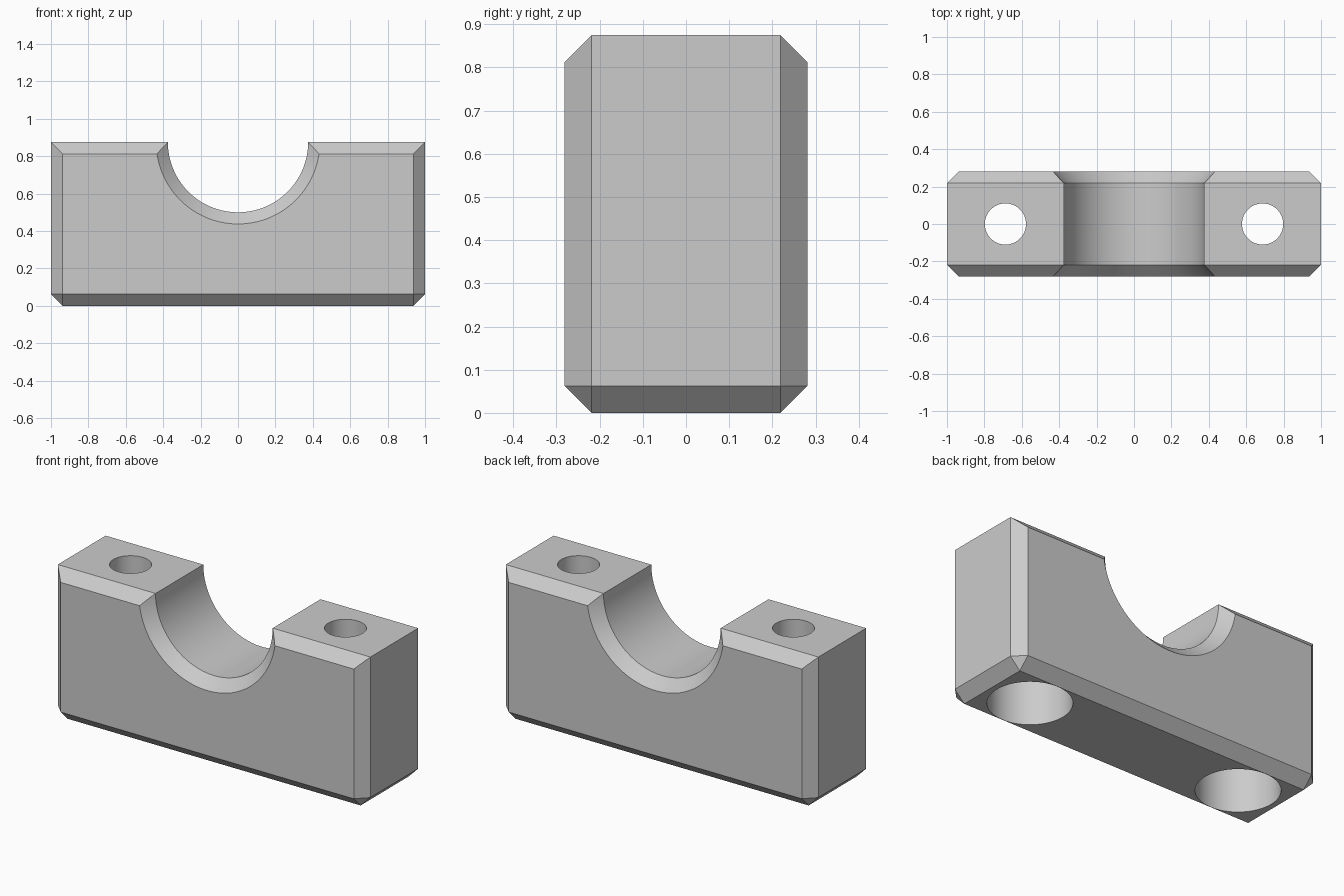
import bpy, bmesh, math
from mathutils import Matrix, Vector

cube = bpy.data.objects.get("Cube")
if cube:
    bpy.data.objects.remove(cube, do_unlink=True)

HALF_X, HALF_Y, HEIGHT, CHAMFER = 1.0, 0.281, 0.875, 0.0625
SADDLE_R, HOLE_X, HOLE_R, BORE_R, BORE_TOP = 0.375, 0.6875, 0.11, 0.2175, 0.5

grey = bpy.data.materials.new("plain grey")
grey.use_nodes = True
grey.diffuse_color = (0.6, 0.6, 0.6, 1)
grey.node_tree.nodes["Principled BSDF"].inputs["Base Color"].default_value = (0.6, 0.6, 0.6, 1)


def add_object(name, bm):
    mesh = bpy.data.meshes.new(name)
    bmesh.ops.recalc_face_normals(bm, faces=bm.faces[:])
    bm.to_mesh(mesh)
    bm.free()
    obj = bpy.data.objects.new(name, mesh)
    bpy.context.collection.objects.link(obj)
    return obj


def lathe(name, profile, matrix, sides=96):
    """Solid of revolution about z from (radius, height) pairs."""
    bm = bmesh.new()
    rings = [[bm.verts.new((r * math.cos(a), r * math.sin(a), h))
              for a in (math.tau * (i + 0.5) / sides for i in range(sides))]
             for r, h in profile]
    for low, high in zip(rings, rings[1:]):
        for i in range(sides):
            j = (i + 1) % sides
            bm.faces.new((low[i], low[j], high[j], high[i]))
    bm.faces.new(rings[0][::-1])
    bm.faces.new(rings[-1])
    bm.transform(matrix)
    obj = add_object(name, bm)
    obj.hide_render = True
    return obj


# Block, chamfered everywhere except the top edges of the two ends
bm = bmesh.new()
bmesh.ops.create_cube(bm, size=1)
bm.transform(Matrix.Translation((0, 0, HEIGHT / 2))
             @ Matrix.Diagonal((2 * HALF_X, 2 * HALF_Y, HEIGHT, 1)))


def is_end_top(edge):
    a, b = (v.co for v in edge.verts)
    return min(a.z, b.z) > HEIGHT / 2 and abs(a.x - b.x) < 0.01


bmesh.ops.bevel(bm, geom=[e for e in bm.edges if not is_end_top(e)],
                offset=CHAMFER, offset_type='OFFSET', segments=1,
                profile=0.5, affect='EDGES')
block = add_object("saddle_block", bm)
block.data.materials.append(grey)

# Round saddle cutter, flared at both mouths for the chamfer
inner, outer = HALF_Y - CHAMFER, HALF_Y + 0.1
flare = SADDLE_R + outer - inner
cutters = [lathe("saddle_cutter",
                 [(flare, -outer), (SADDLE_R, -inner), (SADDLE_R, inner), (flare, outer)],
                 Matrix.Translation((0, 0, HEIGHT)) @ Matrix.Rotation(math.pi / 2, 4, 'X'))]

# Screw holes, counterbored from below
for side, x in (("left", HOLE_X), ("right", -HOLE_X)):
    cutters.append(lathe(side + "_hole_cutter",
                         [(BORE_R, -0.1), (BORE_R, BORE_TOP),
                          (HOLE_R, BORE_TOP), (HOLE_R, HEIGHT + 0.1)],
                         Matrix.Translation((x, 0, 0))))

bpy.ops.object.select_all(action='DESELECT')
bpy.context.view_layer.objects.active = block
block.select_set(True)
for cutter in cutters:
    mod = block.modifiers.new(cutter.name, 'BOOLEAN')
    mod.operation = 'DIFFERENCE'
    mod.solver = 'EXACT'
    mod.object = cutter
    bpy.ops.object.modifier_apply(modifier=mod.name)
for cutter in cutters:
    bpy.data.objects.remove(cutter, do_unlink=True)

bpy.ops.object.shade_smooth_by_angle(angle=math.radians(30))
